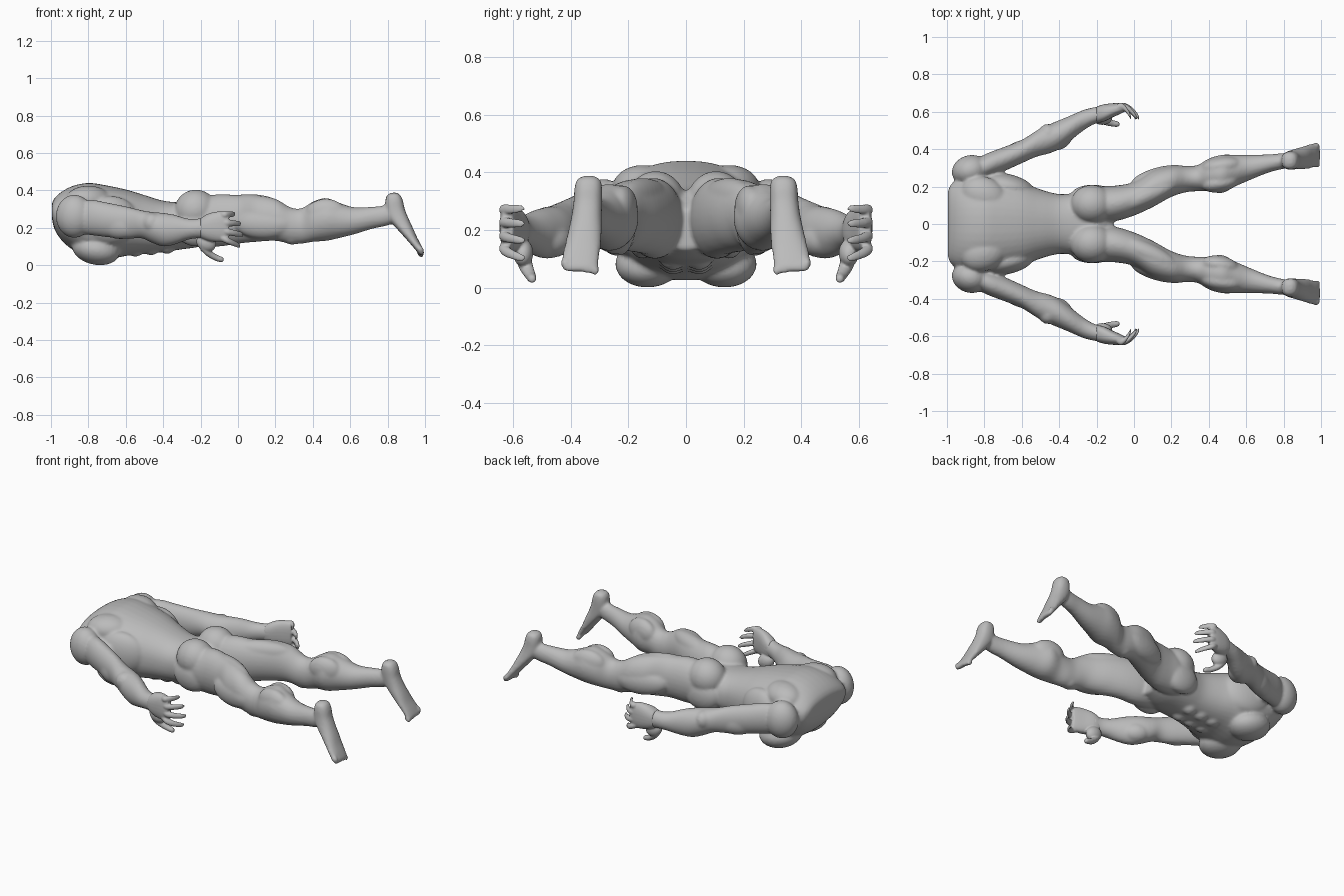
import bpy, bmesh, math
from mathutils import Vector, Matrix, Euler

grey = bpy.data.materials.new("clay grey")
grey.diffuse_color = (0.5, 0.5, 0.5, 1)


def smooth_rows(rows, n=4):
    """Catmull-Rom interpolation between section rows."""
    out = []
    for i in range(len(rows) - 1):
        p = [rows[max(0, min(len(rows) - 1, i + k))] for k in (-1, 0, 1, 2)]
        for j in range(n):
            t = j / n
            out.append([0.5 * (2 * b + (c - a) * t + (2 * a - 5 * b + 4 * c - d) * t * t
                               + (3 * b - a - 3 * c + d) * t ** 3) for a, b, c, d in zip(*p)])
    return out + [list(rows[-1])]


def loft(bm, rows, axis="x", side=1, power=2.0, seg=28):
    """Rows are position, then low/high of the two cross directions."""
    rings = []
    for t, a0, a1, b0, b1 in smooth_rows(rows):
        ring = []
        for k in range(seg):
            ang = 2 * math.pi * k / seg
            c, s = math.cos(ang), math.sin(ang)
            u = (a0 + a1) / 2 + (a1 - a0) / 2 * math.copysign(abs(c) ** (2 / power), c)
            v = (b0 + b1) / 2 + (b1 - b0) / 2 * math.copysign(abs(s) ** (2 / power), s)
            co = (t, u * side, v) if axis == "x" else (u, v * side, t)
            ring.append(bm.verts.new(co))
        rings.append(ring)
    for r, q in zip(rings, rings[1:]):
        for k in range(seg):
            bm.faces.new((r[k], r[(k + 1) % seg], q[(k + 1) % seg], q[k]))
    bm.faces.new(rings[0])
    bm.faces.new(rings[-1])


def muscle(bm, loc, size, side=1, yaw=0, pitch=0):
    """Ellipsoid, turned in plan by yaw degrees and nose-down by pitch degrees."""
    rot = Euler((0, math.radians(pitch), math.radians(yaw * side))).to_matrix().to_4x4()
    m = Matrix.Translation((loc[0], loc[1] * side, loc[2])) @ rot @ Matrix.Diagonal((*size, 1))
    bmesh.ops.create_uvsphere(bm, u_segments=28, v_segments=18, radius=1, matrix=m)


def finish(bm, name, voxel, rounds):
    bmesh.ops.recalc_face_normals(bm, faces=bm.faces[:])
    me = bpy.data.meshes.new(name)
    bm.to_mesh(me)
    bm.free()
    ob = bpy.data.objects.new(name, me)
    bpy.context.collection.objects.link(ob)
    me.materials.append(grey)
    rm = ob.modifiers.new("fuse", "REMESH")
    rm.mode = "VOXEL"
    rm.voxel_size = voxel
    rm.use_smooth_shade = True
    sm = ob.modifiers.new("soften", "SMOOTH")
    sm.factor = 0.5
    sm.iterations = rounds


body = bmesh.new()

# Torso: collar end, rib cage, waist, pelvis
torso = [(-0.995, -.17, .17, .25, .33), (-0.98, -.21, .21, .19, .36), (-0.94, -.24, .24, .13, .395),
         (-0.88, -.255, .255, .08, .425), (-0.8, -.26, .26, .04, .44), (-0.72, -.255, .255, .025, .43),
         (-0.6, -.225, .225, .05, .405), (-0.5, -.185, .185, .06, .375), (-0.4, -.16, .16, .07, .345),
         (-0.3, -.165, .165, .085, .335), (-0.2, -.15, .15, .1, .33), (-0.11, -.08, .08, .13, .27)]
loft(body, torso, power=2.25, seg=40)

# Abdominal blocks under the belly
for i in range(3):
    for s in (1, -1):
        muscle(body, (-.55 + .085 * i, .045, .085 + .008 * i), (.045, .045, .04), s)

leg = [(-.3, .04, .17, .13, .31), (-.2, .01, .2, .105, .36), (-.1, .015, .205, .1, .38),
       (0, .045, .225, .115, .375), (.1, .09, .285, .125, .375), (.2, .145, .31, .13, .355),
       (.28, .17, .31, .115, .31), (.34, .175, .315, .115, .305), (.4, .175, .35, .125, .34),
       (.47, .165, .37, .13, .36), (.54, .2, .37, .145, .335), (.62, .235, .37, .165, .31),
       (.72, .275, .372, .195, .313), (.79, .293, .378, .21, .32), (.84, .3, .378, .225, .335)]
foot = [(.388, .822, .848, .322, .352), (.375, .797, .868, .298, .378), (.345, .788, .882, .291, .387),
        (.3, .79, .892, .291, .39), (.25, .805, .912, .292, .397), (.2, .845, .935, .292, .408),
        (.15, .89, .957, .295, .42), (.11, .925, .978, .3, .43), (.075, .955, .994, .305, .434),
        (.055, .97, .996, .315, .42)]
arm = [(-.86, .22, .34, .17, .34), (-.78, .25, .38, .16, .35), (-.7, .28, .41, .15, .335),
       (-.6, .325, .45, .14, .315), (-.52, .36, .5, .145, .295), (-.46, .375, .53, .12, .285),
       (-.4, .4, .555, .1, .28), (-.34, .445, .58, .11, .27), (-.27, .5, .61, .135, .25),
       (-.21, .535, .625, .145, .25), (-.16, .545, .635, .14, .265)]

for s in (1, -1):
    # Shoulder cap, shoulder blade, side of back and chest
    muscle(body, (-.875, .285, .262), (.1, .083, .115), s, yaw=15)
    muscle(body, (-.8, .15, .345), (.13, .1, .08), s, yaw=-25)
    muscle(body, (-.68, .2, .24), (.15, .068, .13), s, yaw=-12)
    muscle(body, (-.76, .13, .085), (.13, .115, .082), s, yaw=10, pitch=12)
    # Buttock and hip
    muscle(body, (-.225, .105, .292), (.115, .104, .112), s)
    muscle(body, (-.22, .15, .2), (.12, .06, .1), s)
    # Leg with thigh, kneecap and calf muscles
    loft(body, leg, side=s)
    muscle(body, (.06, .15, .315), (.19, .055, .065), s, yaw=24)
    muscle(body, (.14, .25, .22), (.16, .055, .08), s, yaw=14)
    muscle(body, (.29, .24, .155), (.055, .05, .045), s)
    muscle(body, (.46, .22, .275), (.1, .05, .08), s, yaw=10)
    muscle(body, (.47, .31, .275), (.11, .05, .08), s, yaw=8)
    # Foot with toes
    loft(body, foot, "z", side=s, power=2.4)
    for i in range(5):
        muscle(body, (.975, .315 + .026 * i, .063 + .006 * i), (.024, .0145, .016), s, pitch=50)
    # Arm with biceps, elbow and forearm
    loft(body, arm, side=s)
    muscle(body, (-.63, .385, .21), (.11, .05, .07), s, yaw=27)
    muscle(body, (-.46, .485, .225), (.05, .05, .055), s)
    muscle(body, (-.4, .46, .165), (.08, .06, .06), s, yaw=35)
finish(body, "body", .009, 5)

# Hands: palm, four curled fingers and a thumb
palm = [(-.2, .54, .628, .145, .252), (-.16, .548, .64, .13, .275), (-.11, .572, .646, .125, .287),
        (-.07, .59, .646, .13, .285), (-.05, .6, .64, .14, .275)]
for s, name in ((1, "left_hand"), (-1, "right_hand")):
    hand = bmesh.new()
    loft(hand, palm, side=s, power=2.4)
    for z, dz, tip in ((.268, .006, -.015), (.228, -.006, .015), (.185, -.022, .028), (.147, -.045, .012)):
        rows = []
        for t, y, r in ((0, .622, .02), (.3, .63, .019), (.6, .615, .017), (.85, .588, .015),
                        (.97, .57, .012), (1, .563, .006)):
            x = -.09 + t * (tip + .09)
            rows.append((x, y - r, y + r, z + dz * t - r, z + dz * t + r))
        loft(hand, rows, side=s, seg=14)
    muscle(hand, (-.17, .565, .12), (.055, .035, .045), s, pitch=30)
    thumb = [(-.2, .54, .59, .08, .14), (-.17, .532, .582, .052, .105), (-.14, .525, .567, .033, .075),
             (-.11, .52, .555, .02, .055), (-.085, .52, .548, .016, .045), (-.077, .527, .54, .022, .037)]
    loft(hand, thumb, side=s, seg=16)
    finish(hand, name, .005, 3)
